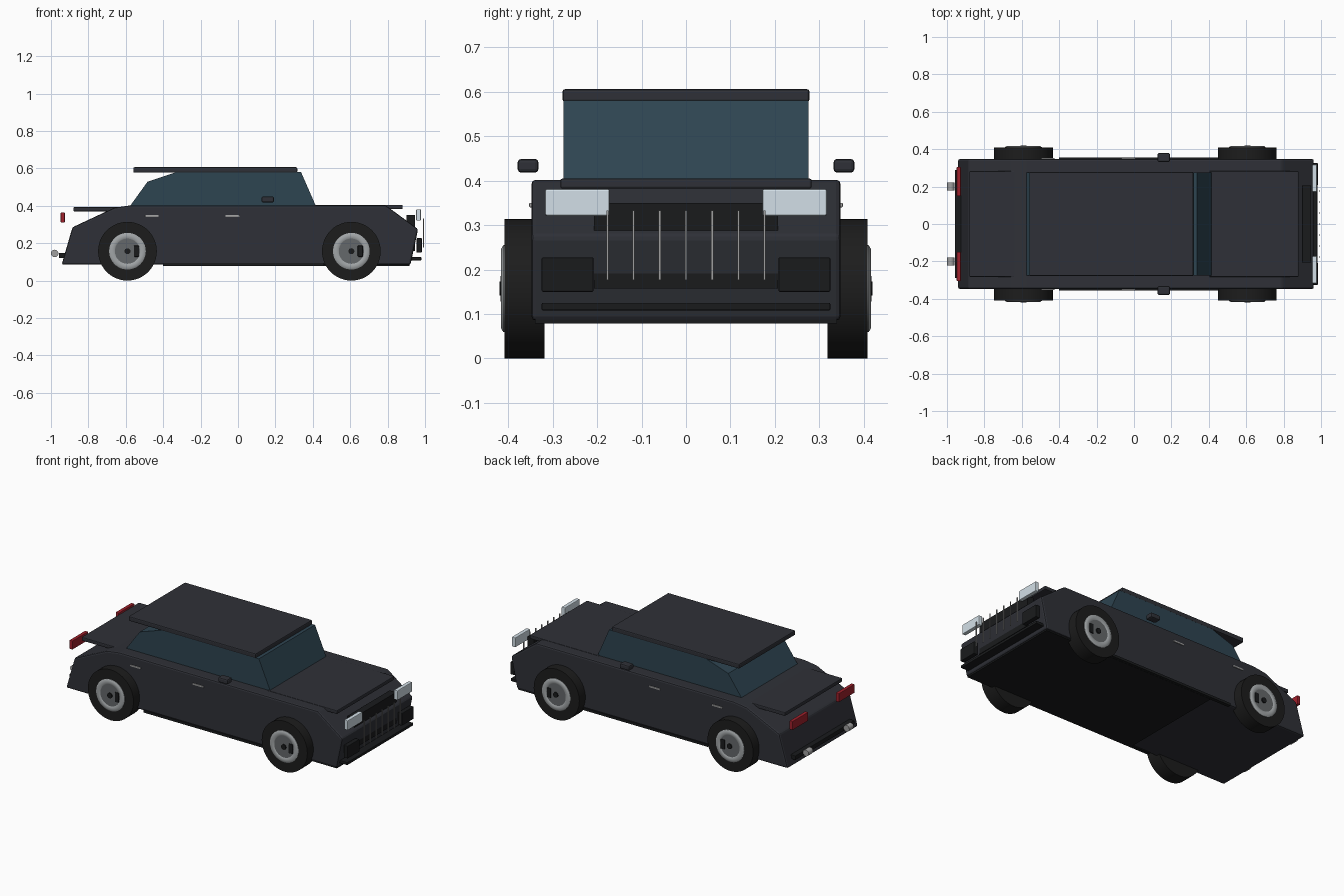
import bpy, bmesh, math
from mathutils import Vector

if "Cube" in bpy.data.objects:
    bpy.data.objects.remove(bpy.data.objects["Cube"])


def mat(name, r, g, b):
    m = bpy.data.materials.new(name)
    m.diffuse_color = (r, g, b, 1)
    m.use_nodes = True
    m.node_tree.nodes["Principled BSDF"].inputs["Base Color"].default_value = m.diffuse_color
    return m


PAINT = mat("paint", 0.028, 0.030, 0.038)
TRIM = mat("black_trim", 0.010, 0.011, 0.012)
RUBBER = mat("rubber", 0.012, 0.012, 0.012)
GLASS = mat("glass", 0.027, 0.058, 0.082)
RIM = mat("rim_silver", 0.36, 0.38, 0.39)
HUB = mat("hub_grey", 0.13, 0.14, 0.145)
CHROME = mat("chrome", 0.35, 0.35, 0.35)
LAMP = mat("headlamp", 0.65, 0.74, 0.80)
RED = mat("tail_red", 0.35, 0.015, 0.025)


def finish(name, bm, material, bevel=0.0, smooth=False):
    bmesh.ops.recalc_face_normals(bm, faces=bm.faces)
    me = bpy.data.meshes.new(name)
    bm.to_mesh(me)
    bm.free()
    ob = bpy.data.objects.new(name, me)
    bpy.context.collection.objects.link(ob)
    me.materials.append(material)
    if bevel:
        mod = ob.modifiers.new("bevel", 'BEVEL')
        mod.width, mod.segments = bevel, 2
    if smooth:
        bpy.context.view_layer.objects.active = ob
        ob.select_set(True)
        bpy.ops.object.shade_smooth_by_angle(angle=math.radians(35))
        ob.select_set(False)
    return ob


def box(name, x, y, z, material, bevel=0.0):
    """Box from (min, max) ranges on each axis."""
    bm = bmesh.new()
    bmesh.ops.create_cube(bm, size=1)
    for v in bm.verts:
        v.co = Vector([(a + b) / 2 + c * (b - a) for (a, b), c in zip((x, y, z), v.co)])
    return finish(name, bm, material, bevel)


def pair(name, x, y, z, material, bevel=0.0):
    """Box and its mirror image across y = 0."""
    box(name + "_left", x, y, z, material, bevel)
    box(name + "_right", x, (-y[1], -y[0]), z, material, bevel)


def extrude(name, profile, half, material, bevel=0.0):
    """Side profile (x, z) extruded across the width."""
    bm = bmesh.new()
    face = bm.faces.new([bm.verts.new((x, -half, z)) for x, z in profile])
    geo = bmesh.ops.extrude_face_region(bm, geom=[face])["geom"]
    bmesh.ops.translate(bm, vec=(0, 2 * half, 0),
                        verts=[g for g in geo if isinstance(g, bmesh.types.BMVert)])
    return finish(name, bm, material, bevel)


def lathe(name, profile, cx, cz, side, material, n=48):
    """Profile (radius, y) spun around the sideways axis."""
    bm = bmesh.new()
    vs = [bm.verts.new((cx + r, y * side, cz)) for r, y in profile]
    es = [bm.edges.new(p) for p in zip(vs, vs[1:])]
    bmesh.ops.spin(bm, geom=vs + es, cent=(cx, 0, cz), axis=(0, 1, 0),
                   angle=math.tau, steps=n)
    bmesh.ops.remove_doubles(bm, verts=bm.verts, dist=1e-5)
    return finish(name, bm, material, smooth=True)


# Main shell, cabin glass, and flat panels
extrude("body", [(-0.943, 0.085), (-0.885, 0.285), (-0.66, 0.390), (-0.575, 0.402),
                 (0.79, 0.402), (0.963, 0.275), (0.922, 0.085)], 0.348, PAINT, 0.01)
extrude("cabin_glass", [(-0.58, 0.395), (-0.484, 0.528), (-0.33, 0.58),
                        (0.337, 0.58), (0.418, 0.395)], 0.276, GLASS)
box("roof", (-0.56, 0.317), (-0.278, 0.278), (0.577, 0.606), PAINT, 0.006)
box("hood", (0.40, 0.88), (-0.283, 0.283), (0.382, 0.405), PAINT, 0.005)
box("trunk_lid", (-0.88, -0.56), (-0.283, 0.283), (0.370, 0.393), PAINT, 0.005)
box("underfloor", (-0.27, 0.918), (-0.34, 0.34), (0.078, 0.095), TRIM)
pair("sill", (-0.40, 0.46), (0.335, 0.356), (0.079, 0.094), TRIM)

# Nose: grille, bars, intakes, lip, headlights
box("grille_panel", (0.90, 0.945), (-0.207, 0.207), (0.157, 0.350), TRIM)
for i in range(7):
    y = (i - 3) * 0.059
    box(f"grille_bar_{i + 1}", (0.990, 0.995), (y - 0.0025, y + 0.0025),
        (0.177, 0.333), CHROME)
pair("intake", (0.955, 0.983), (0.208, 0.325), (0.150, 0.227), TRIM, 0.003)
box("front_lip", (0.915, 0.98), (-0.325, 0.325), (0.108, 0.125), TRIM, 0.003)
pair("headlight", (0.953, 0.978), (0.172, 0.317), (0.321, 0.381), LAMP, 0.004)

# Tail: lamps, bumper, exhausts
pair("taillight", (-0.948, -0.926), (0.150, 0.305), (0.310, 0.364), RED, 0.003)
box("rear_bumper", (-0.957, -0.915), (-0.29, 0.29), (0.120, 0.147), TRIM, 0.003)
for side, label in ((1, "left"), (-1, "right")):
    lathe(f"exhaust_{label}", [(0, 0.178), (0.02, 0.178), (0.02, 0.222), (0, 0.222)],
          -0.98, 0.145, side, CHROME, 20)

# Side details
pair("mirror", (0.126, 0.193), (0.332, 0.379), (0.418, 0.449), PAINT, 0.008)
pair("rear_handle", (-0.496, -0.424), (0.343, 0.353), (0.340, 0.350), CHROME, 0.002)
pair("front_handle", (-0.067, 0.008), (0.343, 0.353), (0.340, 0.350), CHROME, 0.002)

# Wheels
R = 0.157
for end, cx in (("rear", -0.591), ("front", 0.606)):
    for side, label in ((1, "left"), (-1, "right")):
        tag = f"{end}_{label}"
        lathe("tyre_" + tag, [(0, 0.318), (R, 0.318), (R, 0.408), (0, 0.408)],
              cx, R, side, RUBBER)
        lathe("rim_" + tag, [(0.098, 0.40), (0.098, 0.411), (0.090, 0.416),
                             (0.072, 0.416), (0.064, 0.411), (0.064, 0.40)],
              cx, R, side, RIM)
        lathe("hub_" + tag, [(0.070, 0.40), (0.070, 0.413), (0, 0.413)],
              cx, R, side, HUB)
        lathe("cap_" + tag, [(0.016, 0.41), (0.016, 0.420), (0, 0.420)],
              cx, R, side, TRIM, 20)
        ys = sorted((0.405 * side, 0.418 * side))
        box("hub_slot_" + tag, (cx + 0.034, cx + 0.062), ys, (R - 0.03, R + 0.03),
            TRIM, 0.004)
